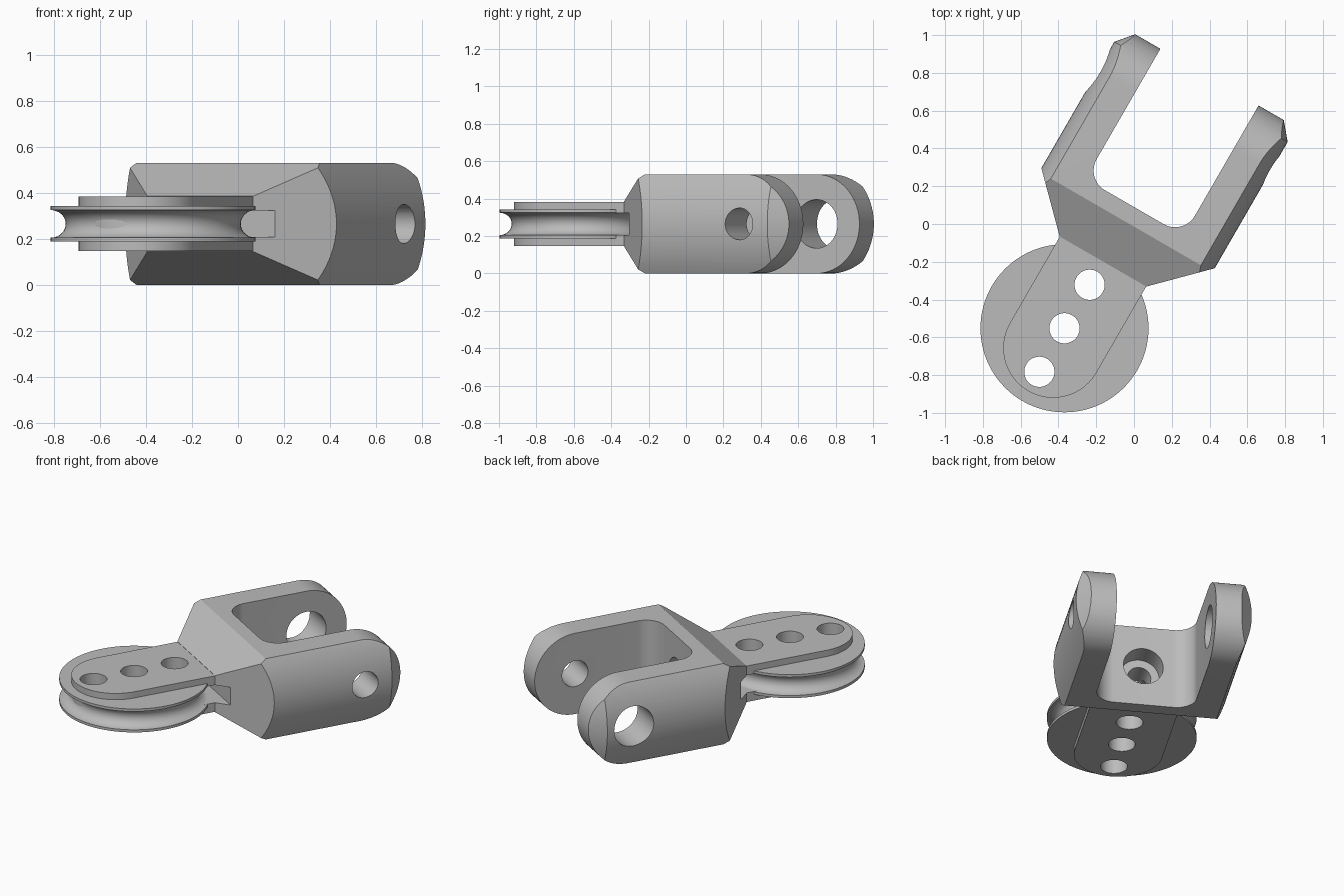
import bpy, bmesh, math
from mathutils import Matrix, Vector

cube = bpy.data.objects.get("Cube")
if cube:
    bpy.data.objects.remove(cube, do_unlink=True)

steel = bpy.data.materials.new("steel grey")
steel.use_nodes = True
grey = (0.5, 0.5, 0.5, 1)
steel.diffuse_color = grey
steel.node_tree.nodes["Principled BSDF"].inputs["Base Color"].default_value = grey

MID = 0.265      # half height of the fork
PIN = 1.27       # pin position along the arms


def make(name, bm):
    bmesh.ops.remove_doubles(bm, verts=bm.verts, dist=1e-5)
    bmesh.ops.recalc_face_normals(bm, faces=bm.faces)
    mesh = bpy.data.meshes.new(name)
    bm.to_mesh(mesh)
    bm.free()
    mesh.materials.append(steel)
    ob = bpy.data.objects.new(name, mesh)
    bpy.context.collection.objects.link(ob)
    return ob


def arc(cx, cy, r, a0, a1, n=24):
    angles = [math.radians(a0 + (a1 - a0) * i / n) for i in range(n + 1)]
    return [(cx + r * math.cos(a), cy + r * math.sin(a)) for a in angles]


def prism(name, pts, half, axis="z"):
    """Extrude an outline: (x, y) along z, or (y, z) along x."""
    bm = bmesh.new()
    place = (lambda a, b, h: (a, b, h)) if axis == "z" else (lambda a, b, h: (h, a, b))
    face = bm.faces.new([bm.verts.new(place(a, b, -half)) for a, b in pts])
    new = bmesh.ops.extrude_face_region(bm, geom=[face])["geom"]
    bmesh.ops.translate(bm, vec=Vector(place(0, 0, 2 * half)),
                        verts=[v for v in new if isinstance(v, bmesh.types.BMVert)])
    return make(name, bm)


def lathe(name, pts, axis, steps=96):
    """Spin (radius, height) points about the y or z axis."""
    bm = bmesh.new()
    put = (lambda r, h: (r, h, 0)) if axis == "y" else (lambda r, h: (r, 0, h))
    vs = [bm.verts.new(put(r, h)) for r, h in pts]
    edges = [bm.edges.new(p) for p in zip(vs, vs[1:])]
    bmesh.ops.spin(bm, geom=vs + edges, cent=(0, 0, 0), angle=2 * math.pi, steps=steps,
                   axis=(0, 1, 0) if axis == "y" else (0, 0, 1))
    return make(name, bm)


def rod(r, loc, depth, axis):
    bm = bmesh.new()
    turn = Matrix.Rotation(math.pi / 2, 4, "Y") if axis == "x" else Matrix()
    bmesh.ops.create_cone(bm, cap_ends=True, segments=48, radius1=r, radius2=r,
                          depth=depth, matrix=Matrix.Translation(loc) @ turn)
    return make("cutter", bm)


def combine(ob, other, how):
    mod = ob.modifiers.new("cut", "BOOLEAN")
    mod.operation, mod.solver, mod.object = how, "EXACT", other
    dg = bpy.context.evaluated_depsgraph_get()
    mesh = bpy.data.meshes.new_from_object(ob.evaluated_get(dg))
    ob.modifiers.clear()
    ob.data = mesh
    bpy.data.objects.remove(other, do_unlink=True)


# Fork blank: plan with slanted shoulders
half_plan = [(0.265, 0.408), (0.585, 0.728), (0.585, 1.7)]
fork = prism("fork_bracket", half_plan + [(-x, y) for x, y in reversed(half_plan)], 0.4)

# Side outline: sloped neck and round arm ends
side = [(0.408, -0.12), (0.65, -MID)] + arc(PIN, 0, MID, -90, 90, 40)
combine(fork, prism("cutter", side + [(0.65, MID), (0.408, 0.12)], 0.7, "x"), "INTERSECT")

# Turned outside with chamfered tips
turned = [(0, 0.2), (0.53, 0.2), (0.53, 1.445), (0.45, 1.54), (0, 1.54)]
combine(fork, lathe("cutter", turned, "y", 128), "INTERSECT")

# Gap between the arms, with rounded inner corners
gap = arc(-0.18, 0.86, 0.12, 180, 270, 12) + arc(0.18, 0.86, 0.12, 270, 360, 12)
combine(fork, prism("cutter", gap + [(0.3, 1.8), (-0.3, 1.8)], 0.5), "DIFFERENCE")

# Tongue with a round end
tongue = arc(0, -0.12, 0.264, 180, 360, 40) + [(0.264, 0.45), (-0.264, 0.45)]
combine(fork, prism("cutter", tongue, 0.118), "UNION")

# Clearance slot for the wheel
slot = [(-0.6, 0.2), (0.6, 0.2), (0.6, 0.478), (-0.6, 0.478)]
combine(fork, prism("cutter", slot, 0.058), "DIFFERENCE")

# Pin holes in the arms and stepped bore in the bridge
combine(fork, rod(0.085, (0.45, PIN, 0), 0.5, "x"), "DIFFERENCE")
combine(fork, rod(0.13, (-0.45, PIN, 0), 0.5, "x"), "DIFFERENCE")
bore = [(0, 0.44), (0.07, 0.44), (0.07, 0.6), (0.12, 0.6), (0.12, 0.9), (0, 0.9)]
combine(fork, lathe("cutter", bore, "y", 48), "DIFFERENCE")

# Grooved wheel
groove = [(0.445 - 0.065 * math.cos(t), 0.06 * math.sin(t))
          for t in [math.pi * (i / 16 - 0.5) for i in range(17)]]
rim = [(0, -0.077), (0.445, -0.077)] + groove + [(0.445, 0.077), (0, 0.077)]
wheel = lathe("grooved_wheel", rim, "z")

# Row of three holes through tongue and wheel
for part in (fork, wheel):
    for y in (-0.266, 0, 0.266):
        combine(part, rod(0.08, (0, y, 0), 0.6, "z"), "DIFFERENCE")

# Turn into place and shade
place = Matrix.Translation((-0.368, -0.552, MID)) @ Matrix.Rotation(math.radians(-30), 4, "Z")
bpy.ops.object.select_all(action="DESELECT")
for part in (fork, wheel):
    part.data.transform(place)
    part.select_set(True)
    bpy.context.view_layer.objects.active = part
bpy.ops.object.shade_smooth_by_angle(angle=math.radians(25))
